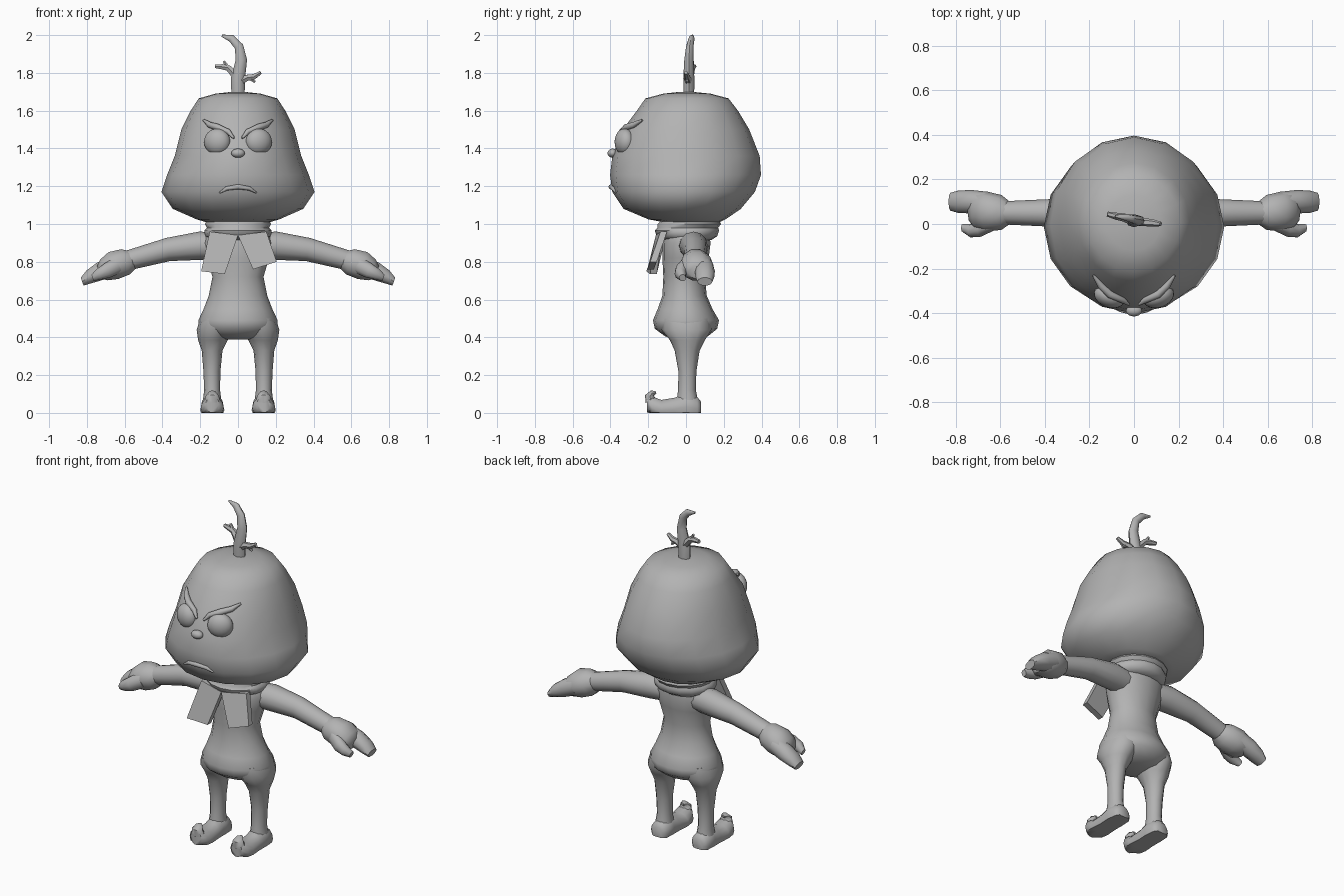
import bpy, bmesh, math
from mathutils import Vector as V
from mathutils.bvhtree import BVHTree

if "Cube" in bpy.data.objects:
    bpy.data.objects.remove(bpy.data.objects["Cube"])

grey = bpy.data.materials.new("mid grey")
grey.diffuse_color = (0.45, 0.45, 0.45, 1)
grey.use_nodes = True
grey.node_tree.nodes["Principled BSDF"].inputs["Base Color"].default_value = grey.diffuse_color


def finish(name, bm, mirror=False, angle=50):
    bmesh.ops.recalc_face_normals(bm, faces=bm.faces)
    mesh = bpy.data.meshes.new(name)
    bm.to_mesh(mesh)
    bm.free()
    ob = bpy.data.objects.new(name, mesh)
    bpy.context.collection.objects.link(ob)
    mesh.materials.append(grey)
    bpy.ops.object.select_all(action='DESELECT')
    ob.select_set(True)
    bpy.context.view_layer.objects.active = ob
    bpy.ops.object.shade_smooth_by_angle(angle=math.radians(angle))
    if mirror:
        ob.modifiers.new("mirror", 'MIRROR').use_bisect_axis[0] = False
    return ob


def loft(name, rings, n=16, mirror=False, floor=None, angle=50):
    """Skin a list of (centre, u, v) ellipses and cap both ends."""
    bm = bmesh.new()
    loops = []
    for c, u, v in rings:
        loop = []
        for i in range(n):
            a = 2 * math.pi * i / n
            p = V(c) + V(u) * math.cos(a) + V(v) * math.sin(a)
            if floor is not None:
                p.z = max(floor, p.z)
            loop.append(bm.verts.new(p))
        loops.append(loop)
    for a, b in zip(loops, loops[1:]):
        for i in range(n):
            j = (i + 1) % n
            bm.faces.new((a[i], a[j], b[j], b[i]))
    bm.faces.new(loops[0])
    bm.faces.new(loops[-1])
    return finish(name, bm, mirror, angle)


def stack(name, rows, n=16, mirror=False, cx=0):
    """Horizontal ellipses from (z, half width, front y, back y[, centre x])."""
    rings = []
    for z, w, f, b, *x in rows:
        rings.append(((x[0] if x else 0, (f + b) / 2, z), (w, 0, 0), (0, (b - f) / 2, 0)))
    return loft(name, rings, n, mirror)


def tube(name, pts, radii, n=8, mirror=False, flat=1.0, side=(0, 1, 0)):
    """Tapered tube along a path; flat scales it along the side direction."""
    pts = [V(p) for p in pts]
    rings = []
    for i, (p, r) in enumerate(zip(pts, radii)):
        t = (pts[min(i + 1, len(pts) - 1)] - pts[max(i - 1, 0)]).normalized()
        s = V(side)
        s = (s - t * s.dot(t)).normalized()
        rings.append((p, s * r * flat, t.cross(s) * r))
    return loft(name, rings, n, mirror)


def ball(name, c, size, mirror=False, turn=0):
    bm = bmesh.new()
    bmesh.ops.create_uvsphere(bm, u_segments=20, v_segments=12, radius=1)
    for v in bm.verts:
        x, y, z = (a * b for a, b in zip(v.co, size))
        v.co = V((x * math.cos(turn) - y * math.sin(turn),
                  x * math.sin(turn) + y * math.cos(turn), z)) + V(c)
    return finish(name, bm, mirror)


# Head
head = stack("head", [
    (1.01, .17, -.12, .18), (1.025, .22, -.2, .21), (1.08, .345, -.33, .29),
    (1.17, .405, -.39, .365), (1.26, .375, -.402, .397), (1.36, .335, -.39, .39),
    (1.5, .3, -.335, .335), (1.6, .25, -.26, .275), (1.665, .208, -.215, .225),
    (1.69, .12, -.12, .13), (1.70, .03, -.03, .03)])
tree = BVHTree.FromPolygons([v.co.copy() for v in head.data.vertices],
                            [tuple(p.vertices) for p in head.data.polygons])


def on_face(x, z, out=0.0):
    hit = tree.ray_cast(V((x, -2, z)), V((0, 1, 0)))[0]
    return V((x, hit.y - out, z))


# Face features
ball("eye", on_face(.11, 1.435, -.01), (.072, .05, .07), True, .35)
ball("nose", on_face(0, 1.375, .005), (.036, .026, .024))
tube("eyebrow", [on_face(x, z, .014) for x, z in
                 ((.022, 1.455), (.05, 1.488), (.11, 1.513), (.15, 1.525), (.182, 1.55))],
     (.006, .014, .018, .016, .006), mirror=True)
tube("mouth", [on_face(x, z, .004) for x, z in
               ((-.098, 1.165), (-.06, 1.188), (0, 1.197), (.06, 1.188), (.098, 1.165))],
     (.004, .011, .013, .011, .004))

# Twig on top of the head
tube("twig_stem", [(0, .015, 1.67), (0, .015, 1.77), (.018, .015, 1.87),
                   (.005, .02, 1.94), (-.035, .03, 1.983), (-.085, .035, 1.997)],
     (.035, .037, .03, .024, .02, .006), flat=.8)
tube("twig_left", [(0, .015, 1.77), (-.05, .03, 1.825), (-.08, .035, 1.832), (-.12, .045, 1.835)],
     (.025, .018, .016, .011), n=6)
tube("twig_left_shoot", [(-.05, .03, 1.82), (-.075, .035, 1.862)], (.014, .007), n=6)
tube("twig_right", [(0, .015, 1.75), (.05, .008, 1.775), (.085, .005, 1.78), (.12, 0, 1.802)],
     (.025, .018, .016, .01), n=6)
tube("twig_right_shoot", [(.06, .005, 1.775), (.09, .008, 1.752)], (.013, .007), n=6)

# Torso and legs
stack("torso", [
    (1.0, .1, -.09, .11), (.96, .165, -.11, .12), (.9, .185, -.125, .13),
    (.82, .165, -.125, .12), (.72, .135, -.12, .1), (.62, .155, -.125, .11),
    (.55, .182, -.15, .14), (.49, .21, -.175, .175), (.445, .205, -.165, .165),
    (.405, .15, -.11, .115), (.388, .06, -.06, .06)])
stack("leg", [
    (.5, .09, -.13, .13, .11), (.44, .094, -.13, .135, .125), (.385, .078, -.085, .1, .133),
    (.33, .055, -.06, .072, .137), (.22, .045, -.04, .055, .138),
    (.12, .042, -.042, .052, .137), (.06, .05, -.05, .065, .137)], 12, True)

# Shoe with a curled toe
loft("shoe", [((.136, y, (a + b) / 2), (w, 0, 0), (0, 0, (b - a) / 2)) for y, w, a, b in (
    (.08, .035, -.02, .06), (.06, .055, -.035, .085), (0, .06, -.04, .105),
    (-.06, .058, -.04, .082), (-.13, .064, -.04, .07), (-.18, .06, -.03, .088),
    (-.207, .035, 0, .09))], 14, True, floor=0)
tube("shoe_toe", [(.136, -.185, .06), (.136, -.192, .09), (.136, -.178, .105), (.136, -.158, .108)],
     (.03, .025, .016, .006), mirror=True, side=(1, 0, 0), flat=1.4)

# Arm and mitten hand
tube("arm", [(.1, .03, .885), (.2, .04, .885), (.37, .05, .865), (.48, .05, .835), (.59, .05, .805)],
     (.07, .075, .062, .057, .052), n=12, mirror=True)


def hand_part(name, rows):
    loft(name, [((x, y, z), (0, hy, 0), (hz * .35, 0, hz)) for x, y, z, hy, hz in rows], 10, True)


hand_part("palm", [(.56, .05, .81, .052, .05), (.595, .052, .80, .078, .07),
                   (.66, .056, .78, .09, .075), (.71, .06, .757, .085, .058),
                   (.735, .065, .745, .06, .035)])
hand_part("fingers", [(.66, .095, .78, .05, .05), (.73, .1, .75, .053, .048),
                      (.79, .1, .72, .05, .036), (.825, .1, .695, .04, .022)])
hand_part("thumb", [(.63, .01, .785, .04, .045), (.69, -.022, .755, .036, .04),
                    (.735, -.03, .735, .03, .03), (.77, -.018, .715, .018, .018)])

# Scarf
stack("scarf", [
    (.915, .15, -.12, .135), (.935, .175, -.155, .165), (.965, .178, -.165, .175),
    (.98, .165, -.15, .17), (1.0, .175, -.15, .185), (1.02, .165, -.13, .175)])


def scarf_tail(name, corners, depth=.035):
    bm = bmesh.new()
    front = [bm.verts.new(c) for c in corners]
    back = [bm.verts.new(V(c) + V((0, depth, 0))) for c in corners]
    bm.faces.new(front)
    bm.faces.new(back)
    for i in range(4):
        j = (i + 1) % 4
        bm.faces.new((front[i], front[j], back[j], back[i]))
    finish(name, bm, angle=30)


scarf_tail("scarf_tail_left", [(-.15, -.135, .96), (0, -.16, .94), (-.07, -.19, .735), (-.195, -.21, .75)])
scarf_tail("scarf_tail_right", [(0, -.16, .94), (.15, -.135, .96), (.205, -.19, .80), (.08, -.205, .76)])
